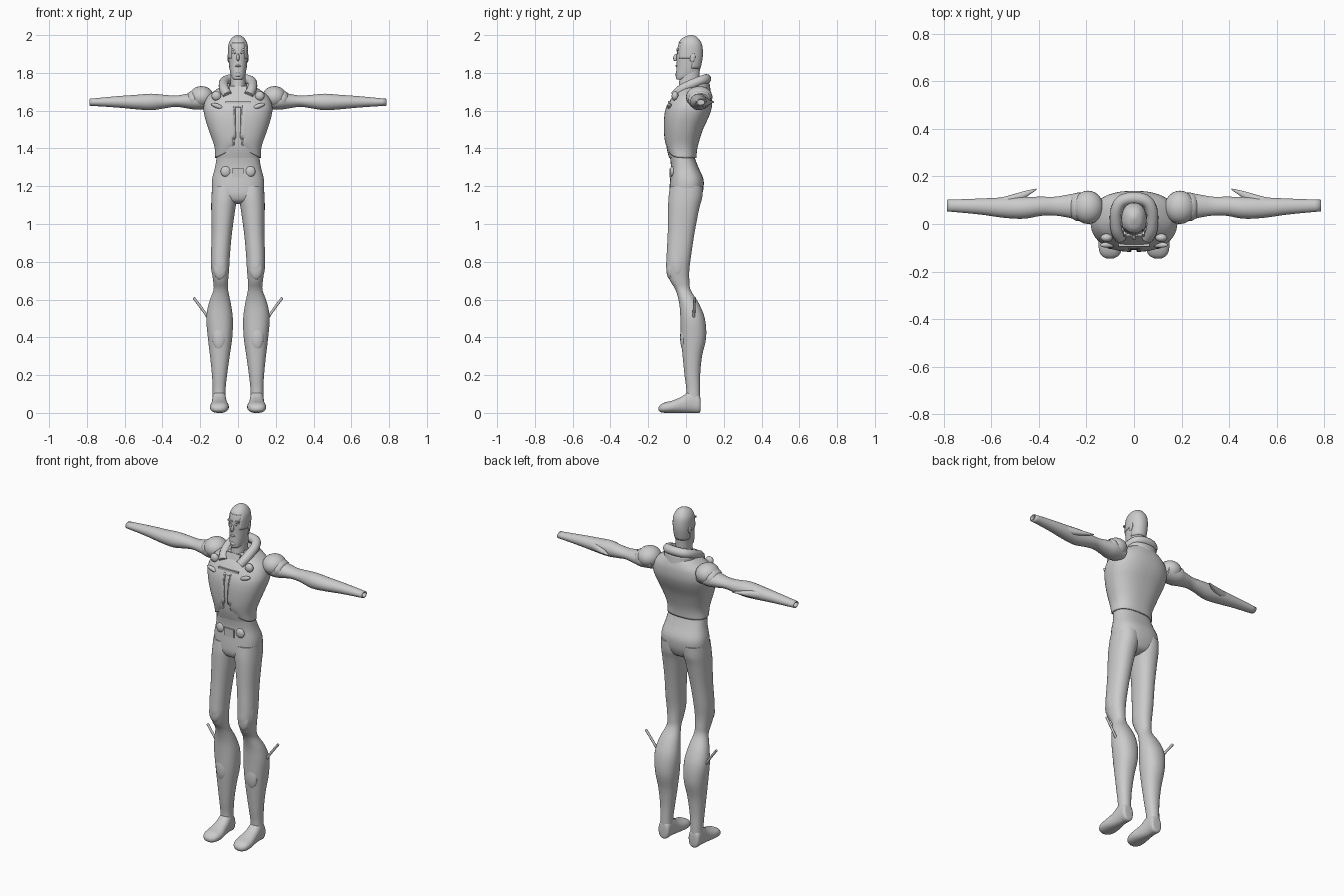
import bpy, bmesh, math
from mathutils import Vector

grey = bpy.data.materials.new("plain grey")
grey.diffuse_color = (0.6, 0.6, 0.6, 1)


def finish(ob, mirror=False, thick=0, angle=50):
    ob.data.materials.append(grey)
    if thick:
        m = ob.modifiers.new("thickness", 'SOLIDIFY')
        m.thickness, m.offset = thick, -1
    if mirror:
        ob.modifiers.new("mirror", 'MIRROR')
    bpy.ops.object.select_all(action='DESELECT')
    ob.select_set(True)
    bpy.context.view_layer.objects.active = ob
    bpy.ops.object.shade_smooth_by_angle(angle=math.radians(angle))
    return ob


def spline(rows, sub):
    """Catmull-Rom interpolation of the section rows."""
    out = []
    for i in range(len(rows) - 1):
        p = [rows[max(0, min(len(rows) - 1, i + k))] for k in (-1, 0, 1, 2)]
        for s in range(sub):
            t = s / sub
            out.append([0.5 * (2 * b + (c - a) * t + (2 * a - 5 * b + 4 * c - d) * t * t
                               + (3 * b - a - 3 * c + d) * t ** 3) for a, b, c, d in zip(*p)])
    return out + [list(rows[-1])]


def loft(name, rows, axis='z', n=2.2, sides=32, sub=4, caps=(True, True),
         mirror=False, thick=0, cut=None, warp=None, scale=1.0):
    """Rounded sections; row = position, a min, a max, b min, b max."""
    bm = bmesh.new()
    rings = []
    for t, a0, a1, b0, b1 in spline(rows, sub):
        ring = []
        for k in range(sides):
            w = 2 * math.pi * (k + 0.5) / sides
            c, s = math.cos(w), math.sin(w)
            a = (a0 + a1) / 2 + scale * (a1 - a0) / 2 * math.copysign(abs(c) ** (2 / n), c)
            b = (b0 + b1) / 2 + scale * (b1 - b0) / 2 * math.copysign(abs(s) ** (2 / n), s)
            co = {'z': (a, b, t), 'x': (t, a, b), 'y': (a, t, b)}[axis]
            ring.append(bm.verts.new(warp(*co) if warp else co))
        rings.append(ring)
    for r, q in zip(rings, rings[1:]):
        for k in range(sides):
            j = (k + 1) % sides
            bm.faces.new((r[k], r[j], q[j], q[k]))
    if caps[0]:
        bm.faces.new(rings[0][::-1])
    if caps[1]:
        bm.faces.new(rings[-1])
    bmesh.ops.recalc_face_normals(bm, faces=bm.faces)
    if cut:
        gone = [f for f in bm.faces if cut(f.calc_center_median())]
        bmesh.ops.delete(bm, geom=gone, context='FACES')
    me = bpy.data.meshes.new(name)
    bm.to_mesh(me)
    bm.free()
    ob = bpy.data.objects.new(name, me)
    bpy.context.collection.objects.link(ob)
    return finish(ob, mirror, thick)


def ball(name, loc, size, mirror=False, rot=(0, 0, 0)):
    bpy.ops.mesh.primitive_uv_sphere_add(segments=24, ring_count=14, location=loc, rotation=rot)
    return shaped(name, size, mirror)


def box(name, loc, size, mirror=False, rot=(0, 0, 0)):
    bpy.ops.mesh.primitive_cube_add(size=2, location=loc, rotation=rot)
    return shaped(name, size, mirror)


def shaped(name, size, mirror):
    ob = bpy.context.object
    ob.name, ob.scale = name, size
    bpy.ops.object.transform_apply(location=True, rotation=True, scale=True)
    return finish(ob, mirror)


def tube(name, pts, radius, mirror=False):
    cu = bpy.data.curves.new(name, 'CURVE')
    cu.dimensions, cu.bevel_depth, cu.bevel_resolution, cu.use_fill_caps = '3D', radius, 4, True
    sp = cu.splines.new('POLY')
    path = spline(pts, 5)
    sp.points.add(len(path) - 1)
    for p, co in zip(sp.points, path):
        p.co = (*co, 1)
    ob = bpy.data.objects.new(name, cu)
    bpy.context.collection.objects.link(ob)
    bpy.ops.object.select_all(action='DESELECT')
    ob.select_set(True)
    bpy.context.view_layer.objects.active = ob
    bpy.ops.object.convert(target='MESH')
    return finish(bpy.context.object, mirror)


def hem(x, y, z):
    # jacket hem rises toward the middle of the front
    k = max(0, 1 - (z - 1.35) / 0.1) * max(0, min(1, -y / 0.1)) * max(0, 1 - abs(x) / 0.13)
    return x, y, z + 0.06 * k


# Jacket over an inner shirt
torso = [(1.35, -.122, .122, -.095, .055), (1.41, -.125, .125, -.11, .062),
         (1.50, -.156, .156, -.117, .09), (1.57, -.177, .177, -.115, .122),
         (1.62, -.182, .182, -.103, .137), (1.67, -.165, .165, -.075, .138),
         (1.705, -.125, .125, -.05, .13), (1.73, -.085, .085, -.03, .12)]
loft("jacket", torso, n=2.4, sides=64, caps=(False, True), thick=.008, warp=hem,
     cut=lambda c: c.y < 0 and abs(c.x) < .02 and c.z < 1.62)
loft("shirt", torso, n=2.4, scale=.93)
tube("jacket_edge", [(.024, -.102, 1.42), (.018, -.112, 1.5), (.018, -.109, 1.58),
                     (.02, -.096, 1.63)], .005, True)

# Chest seam, badges and neck bib
box("chest_bar", (0, -.085, 1.645), (.065, .01, .006))
ball("chest_badge", (.115, -.058, 1.678), (.025, .018, .025), True)
ball("chest_fold", (.11, -.088, 1.625), (.035, .012, .012), True, (0, -.35, 0))
box("neck_bib", (0, -.048, 1.69), (.045, .01, .04), rot=(-.35, 0, 0))

# Thick open collar, tall at the back
half = [(.055, -.058, 1.68), (.073, -.02, 1.715), (.075, .05, 1.748), (.052, .095, 1.764)]
tube("collar", half + [(0, .108, 1.768)] + [(-x, y, z) for x, y, z in half[::-1]], .026)
loft("collar_base", [(1.67, -.11, .11, -.07, .135), (1.71, -.096, .096, -.045, .13),
                     (1.745, -.09, .09, -.01, .125)], caps=(False, False), thick=.012,
     cut=lambda c: c.y < .02 and abs(c.x) < .05)

# Neck and head
loft("neck", [(1.66, -.045, .045, -.045, .08), (1.74, -.04, .04, -.038, .07),
              (1.84, -.04, .04, -.025, .075)])
head = [(1.765, -.024, .024, -.05, -.005), (1.775, -.034, .034, -.055, .035),
        (1.80, -.043, .043, -.055, .068), (1.85, -.05, .05, -.052, .083),
        (1.90, -.053, .053, -.052, .09), (1.95, -.051, .051, -.043, .085),
        (1.98, -.037, .037, -.025, .068), (1.994, -.02, .02, .002, .05),
        (2.0, -.006, .006, .02, .034)]
loft("head", head, scale=.96)
loft("hair", head, sides=40, thick=.005,
     cut=lambda c: c.z < 1.83 or (c.y < .035 and c.z < 1.87)
     or (c.y < 0 and abs(c.x) < .038 and c.z < 1.955))
ball("nose", (0, -.054, 1.882), (.008, .013, .02), rot=(-.3, 0, 0))
box("brow", (.02, -.045, 1.922), (.015, .006, .005), True, (0, -.2, 0))
ball("eye", (.019, -.045, 1.906), (.01, .004, .005), True)
ball("lips", (0, -.051, 1.837), (.016, .005, .005))
ball("chin", (0, -.047, 1.79), (.017, .01, .012))
ball("ear", (.05, .035, 1.88), (.006, .014, .024), True, (-.2, 0, 0))

# Shoulders and arms; sleeve ends are open
ball("shoulder_pad", (.193, .07, 1.672), (.065, .07, .058), True)
ball("shoulder_cap", (.235, .072, 1.66), (.04, .06, .047), True)
loft("arm", [(.15, .02, .12, 1.61, 1.70), (.22, .012, .132, 1.605, 1.70),
             (.27, .025, .125, 1.612, 1.69), (.33, .035, .115, 1.62, 1.68),
             (.39, .034, .115, 1.612, 1.684), (.46, .022, .114, 1.602, 1.69),
             (.54, .025, .112, 1.607, 1.684), (.65, .04, .107, 1.617, 1.676),
             (.785, .053, .102, 1.626, 1.663)],
     axis='x', n=2, sides=24, caps=(True, False), mirror=True, thick=.006)
loft("forearm_fin", [(.41, .143, .149, 1.643, 1.649), (.44, .122, .143, 1.638, 1.654),
                     (.48, .095, .133, 1.63, 1.66), (.53, .08, .119, 1.625, 1.668),
                     (.60, .06, .102, 1.63, 1.665)],
     axis='x', sides=16, mirror=True)

# Hips, belt and pouches
loft("hips", [(1.105, -.03, .03, -.04, .03), (1.12, -.08, .08, -.075, .065),
              (1.15, -.125, .125, -.088, .083), (1.19, -.138, .138, -.088, .093),
              (1.24, -.137, .137, -.084, .092), (1.30, -.122, .122, -.08, .066),
              (1.36, -.113, .113, -.086, .045), (1.42, -.11, .11, -.098, .045)], n=2.5)
box("belt_buckle", (0, -.081, 1.27), (.033, .007, .024))
ball("belt_pouch", (.065, -.072, 1.278), (.027, .014, .028), True)

# Legs with knees and calves
loft("leg", [(.05, .066, .135, 0, .076), (.12, .066, .134, .002, .075),
             (.2, .058, .138, -.008, .075), (.3, .044, .148, -.018, .085),
             (.4, .03, .16, -.027, .107), (.5, .027, .168, -.03, .1),
             (.58, .038, .155, -.036, .068), (.65, .052, .13, -.055, .025),
             (.7, .052, .132, -.085, .018), (.76, .047, .14, -.104, .018),
             (.83, .043, .143, -.103, .027), (.95, .032, .14, -.097, .045),
             (1.08, .014, .142, -.095, .07), (1.14, .004, .141, -.093, .086),
             (1.2, .003, .137, -.085, .09)], n=2.2, mirror=True)
ball("knee_patch", (.095, -.083, .765), (.036, .021, .06), True)
ball("thigh_pocket", (.128, -.045, .8), (.016, .035, .08), True)
ball("shin_plate", (.1, -.012, .4), (.036, .019, .07), True)

# Angled blades on the boots
tube("boot_blade", [(.15, .04, .49), (.19, .043, .55), (.235, .046, .61)], .007, True)

# Feet with rounded toes
loft("foot", [(.077, .082, .118, .02, .06), (.07, .067, .133, 0, .1),
              (.03, .064, .136, 0, .125), (-.02, .058, .14, 0, .088),
              (-.07, .049, .148, 0, .066), (-.11, .052, .147, 0, .056),
              (-.134, .066, .135, .004, .044), (-.145, .087, .115, .013, .03)],
     axis='y', n=2.3, mirror=True)
